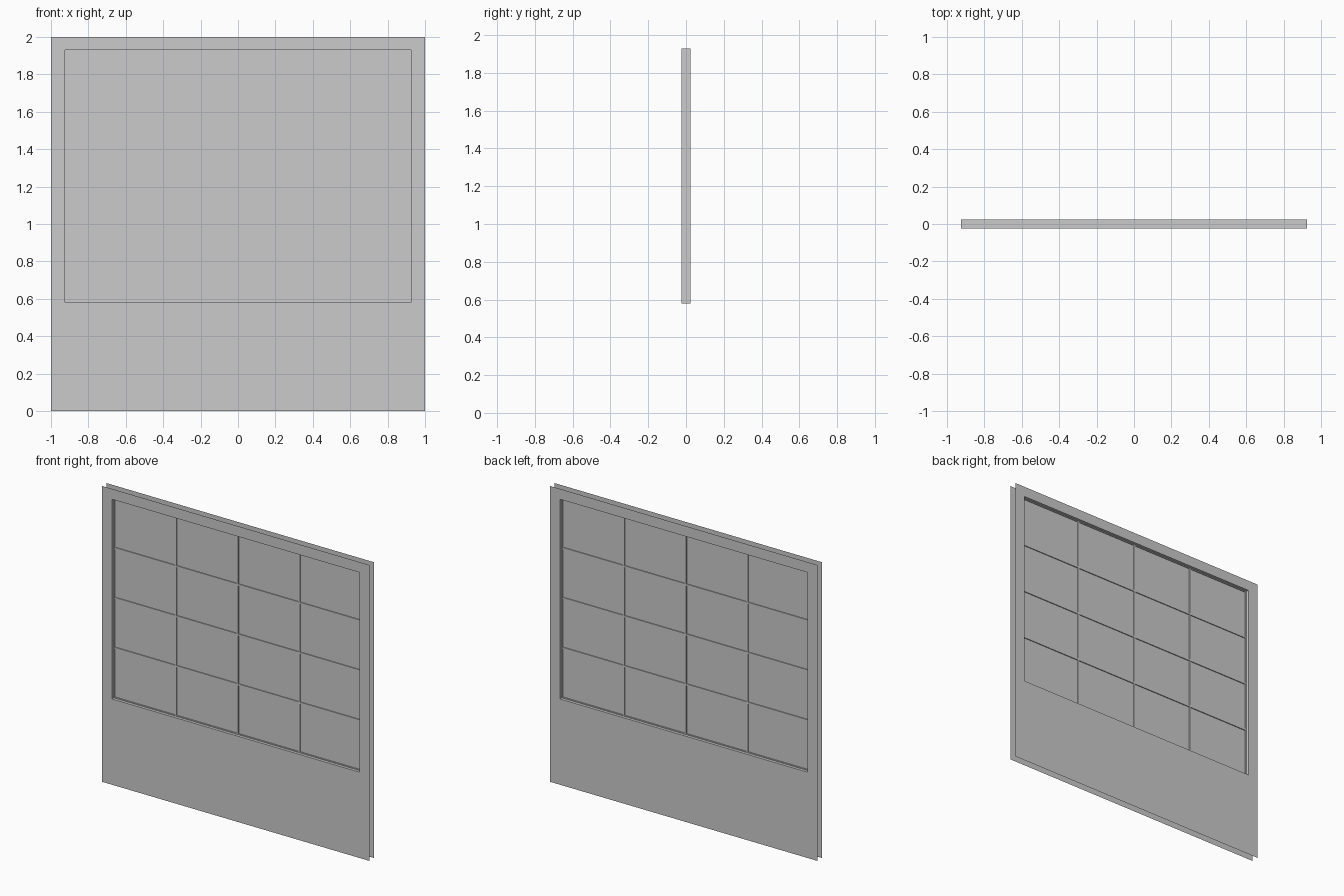
import bpy, bmesh

if "Cube" in bpy.data.objects:
    bpy.data.objects.remove(bpy.data.objects["Cube"])

HALF = 0.025                 # half wall thickness
X0, X1 = -0.925, 0.925       # opening
Z0, Z1 = 0.58, 1.93
BAR = 0.012                  # glazing bar section


def finish(name, bm):
    mesh = bpy.data.meshes.new(name)
    bm.to_mesh(mesh)
    bm.free()
    ob = bpy.data.objects.new(name, mesh)
    bpy.context.collection.objects.link(ob)
    return ob


def rect(bm, x0, x1, z0, z1, y):
    return [bm.verts.new((x, y, z)) for x, z in ((x0, z0), (x1, z0), (x1, z1), (x0, z1))]


def box(name, x0, x1, z0, z1, depth):
    bm = bmesh.new()
    bmesh.ops.create_cube(bm, size=1)
    for v in bm.verts:
        v.co = ((x0 + x1) / 2 + v.co.x * (x1 - x0), v.co.y * depth,
                (z0 + z1) / 2 + v.co.z * (z1 - z0))
    return finish(name, bm)


# Wall: two skins joined only by the window reveal, outer edges left open
bm = bmesh.new()
outer = [rect(bm, -1, 1, 0, 2, y) for y in (-HALF, HALF)]
inner = [rect(bm, X0, X1, Z0, Z1, y) for y in (-HALF, HALF)]
for i in range(4):
    j = (i + 1) % 4
    bm.faces.new((outer[0][i], outer[0][j], inner[0][j], inner[0][i]))
    bm.faces.new((outer[1][j], outer[1][i], inner[1][i], inner[1][j]))
    bm.faces.new((inner[0][i], inner[0][j], inner[1][j], inner[1][i]))
finish("wall", bm)

# Glass sheet in the middle of the wall
bm = bmesh.new()
bm.faces.new(rect(bm, X0, X1, Z0, Z1, 0))
finish("glass", bm)

# Glazing bars: 4 x 4 panes, half-width bars against the reveal
for i in range(5):
    x = X0 + (X1 - X0) * i / 4
    z = Z0 + (Z1 - Z0) * i / 4
    box(f"vertical_bar_{i}", max(X0, x - BAR / 2), min(X1, x + BAR / 2), Z0, Z1, BAR)
    box(f"horizontal_bar_{i}", X0, X1, max(Z0, z - BAR / 2), min(Z1, z + BAR / 2), BAR)
